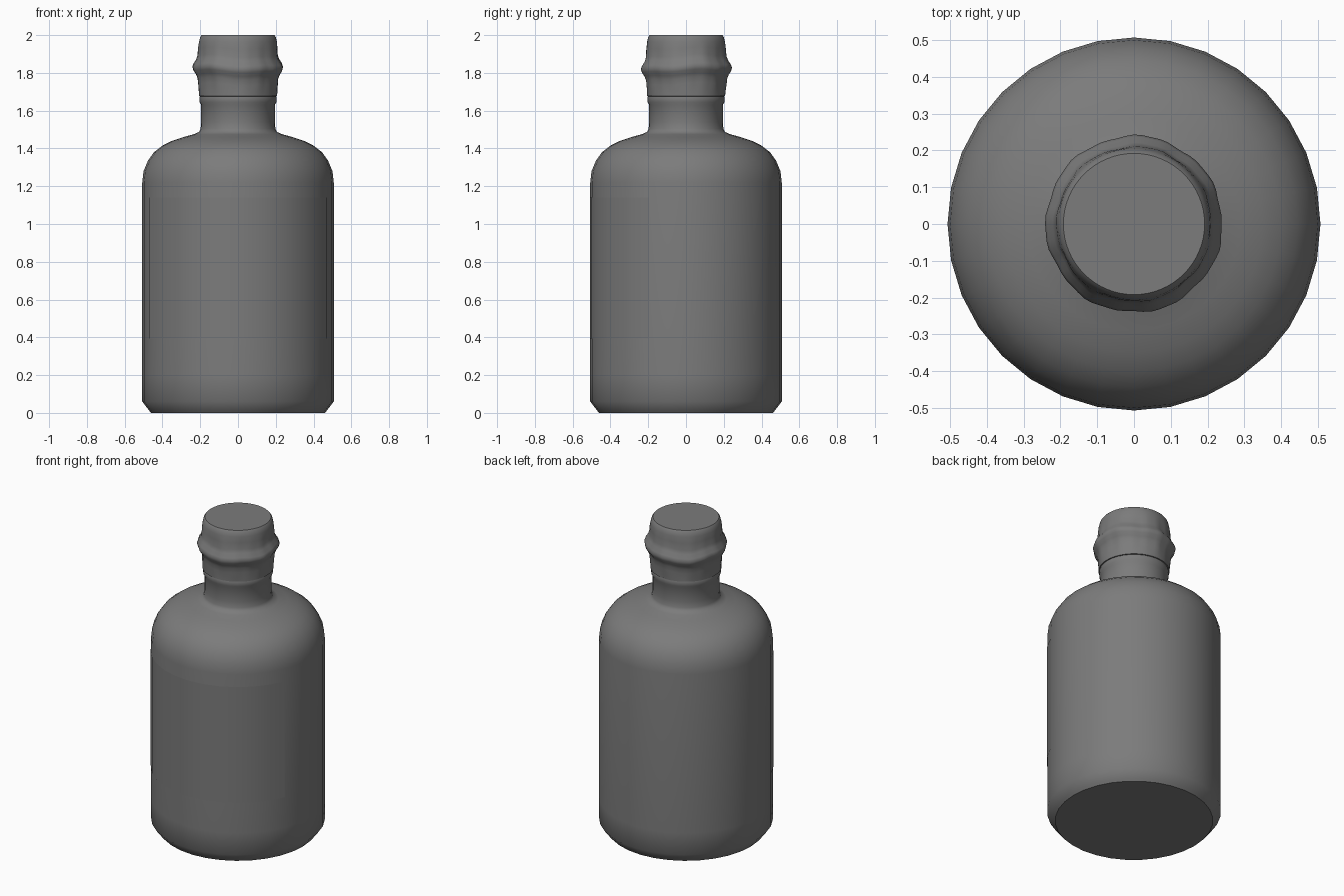
import bpy, bmesh, math

old = bpy.data.objects.get("Cube")
if old:
    bpy.data.objects.remove(old)

grey = bpy.data.materials.new("mid grey")
grey.use_nodes = True
colour = (0.2, 0.2, 0.2, 1)
grey.diffuse_color = colour
grey.node_tree.nodes["Principled BSDF"].inputs["Base Color"].default_value = colour


def finish(name, bm, angle):
    bmesh.ops.recalc_face_normals(bm, faces=bm.faces)
    mesh = bpy.data.meshes.new(name)
    bm.to_mesh(mesh)
    bm.free()
    mesh.materials.append(grey)
    obj = bpy.data.objects.new(name, mesh)
    bpy.context.collection.objects.link(obj)
    bpy.ops.object.select_all(action='DESELECT')
    obj.select_set(True)
    bpy.context.view_layer.objects.active = obj
    bpy.ops.object.shade_smooth_by_angle(angle=math.radians(angle))
    return obj


def lathe(name, profile, sides, angle=50, wobble=None):
    """Turn a (radius, height) profile around z and cap both ends."""
    bm = bmesh.new()
    rings = []
    for r, z in profile:
        ring = []
        for i in range(sides):
            a = math.tau * i / sides
            dr, dz = wobble(a, z) if wobble else (0, 0)
            ring.append(bm.verts.new(((r + dr) * math.cos(a), (r + dr) * math.sin(a), z + dz)))
        rings.append(ring)
    for low, high in zip(rings, rings[1:]):
        for i in range(sides):
            j = (i + 1) % sides
            bm.faces.new((low[i], low[j], high[j], high[i]))
    bm.faces.new(rings[0][::-1])
    bm.faces.new(rings[-1])
    return finish(name, bm, angle)


# Bottle: chamfered foot, straight wall, round shoulder, neck with a lip
lathe("bottle", [
    (0.46, 0), (0.47, 0.012), (0.507, 0.06), (0.507, 0.2), (0.507, 1.22),
    (0.5, 1.28), (0.477, 1.335), (0.445, 1.38), (0.4, 1.415), (0.35, 1.44),
    (0.29, 1.46), (0.235, 1.475), (0.207, 1.487), (0.198, 1.505), (0.195, 1.54),
    (0.195, 1.63), (0.203, 1.645), (0.203, 1.67), (0.196, 1.69)], 32)


# Stopper: wavy wrapped cover with a bulging band, flat on top
def folds(a, z):
    fade = max(0, min(1, (z - 1.68) / 0.06, (1.97 - z) / 0.06))
    ripple = 0.0025 * math.sin(7 * a + 9 * z) + 0.0015 * math.sin(17 * a)
    sag = 0.007 * math.sin(2 * a + 0.6) + 0.004 * math.sin(5 * a)
    return ripple * fade, sag * fade


lathe("stopper", [
    (0.195, 1.675), (0.207, 1.677), (0.208, 1.7), (0.211, 1.74), (0.214, 1.77),
    (0.222, 1.79), (0.235, 1.81), (0.24, 1.828), (0.234, 1.845), (0.219, 1.868),
    (0.212, 1.89), (0.21, 1.93), (0.206, 1.965), (0.2, 1.99), (0.192, 2.0)], 64, 50, folds)

# Label: thin sheet wrapped around the front of the wall
bm = bmesh.new()
columns = []
for step in range(-6, 7):
    a = math.radians(-90 + 11.25 * step)
    x, y = 0.509 * math.cos(a), 0.509 * math.sin(a)
    columns.append([bm.verts.new((x, y, z)) for z in (0.395, 1.14)])
for left, right in zip(columns, columns[1:]):
    bm.faces.new((left[0], right[0], right[1], left[1]))
finish("label", bm, 50)
